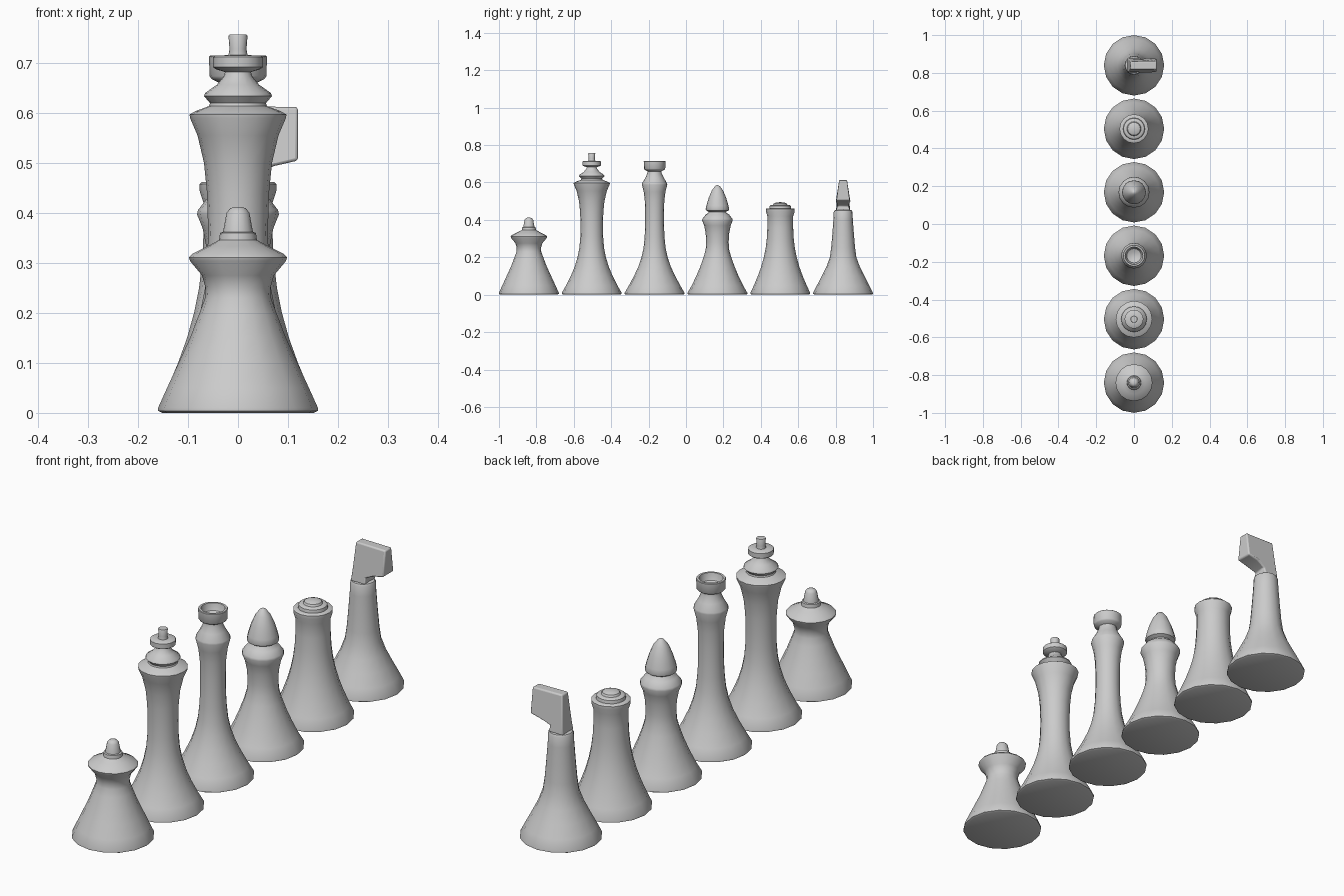
import bpy, bmesh, math

SIDES = 16
BASE = [(0, 0), (0.152, 0), (0.16, 0.004), (0.16, 0.01)]


def finish(obj, angle=40):
    bpy.ops.object.select_all(action='DESELECT')
    obj.select_set(True)
    bpy.context.view_layer.objects.active = obj
    bpy.ops.object.shade_smooth_by_angle(angle=math.radians(angle))


def make_object(name, bm, y):
    bmesh.ops.recalc_face_normals(bm, faces=bm.faces)
    mesh = bpy.data.meshes.new(name)
    bm.to_mesh(mesh)
    bm.free()
    obj = bpy.data.objects.new(name, mesh)
    obj.location.y = y
    bpy.context.collection.objects.link(obj)
    return obj


def lathe(name, y, profile):
    # Revolve (radius, height) points around the vertical axis
    bm = bmesh.new()
    vs = [bm.verts.new((r, 0, z)) for r, z in BASE + profile]
    es = [bm.edges.new(p) for p in zip(vs, vs[1:])]
    bmesh.ops.spin(bm, geom=vs + es, cent=(0, 0, 0), axis=(0, 0, 1),
                   angle=2 * math.pi, steps=SIDES, use_duplicate=False)
    bmesh.ops.remove_doubles(bm, verts=bm.verts, dist=0.0002)
    finish(make_object(name, bm, y))


# Pawn: short flared body, wide collar and small knob
lathe("pawn", -0.84, [
    (0.142, 0.05), (0.119, 0.1), (0.096, 0.15), (0.077, 0.2), (0.066, 0.23),
    (0.065, 0.25), (0.072, 0.275), (0.096, 0.304), (0.098, 0.311),
    (0.092, 0.318), (0.06, 0.334), (0.038, 0.346), (0.036, 0.36), (0.03, 0.362),
    (0.023, 0.4), (0.016, 0.409), (0.008, 0.412), (0, 0.412)])

# King: tallest body, stepped collar, disc and finial
lathe("king", -0.504, [
    (0.137, 0.05), (0.112, 0.1), (0.091, 0.15), (0.076, 0.2), (0.066, 0.25),
    (0.061, 0.31), (0.06, 0.37), (0.062, 0.44), (0.068, 0.5), (0.081, 0.555),
    (0.096, 0.59), (0.097, 0.597), (0.085, 0.604), (0.058, 0.614), (0.056, 0.62),
    (0.068, 0.634), (0.066, 0.64), (0.042, 0.657), (0.029, 0.673), (0.026, 0.682),
    (0.045, 0.688), (0.05, 0.692), (0.05, 0.712), (0.046, 0.715), (0.019, 0.716),
    (0.017, 0.728), (0.019, 0.754), (0.017, 0.757), (0, 0.757)])

# Queen: slim body, collar and hollow cup
lathe("queen", -0.168, [
    (0.137, 0.05), (0.11, 0.1), (0.087, 0.15), (0.07, 0.2), (0.059, 0.25),
    (0.053, 0.31), (0.05, 0.38), (0.05, 0.44), (0.052, 0.5), (0.058, 0.55),
    (0.068, 0.588), (0.067, 0.595), (0.05, 0.624), (0.038, 0.65), (0.037, 0.66),
    (0.053, 0.668), (0.057, 0.674), (0.058, 0.713), (0.056, 0.715),
    (0.047, 0.715), (0.044, 0.7), (0.038, 0.686), (0.02, 0.678), (0, 0.676)])

# Bishop: waisted body, collar and pointed head
lathe("bishop", 0.168, [
    (0.137, 0.05), (0.113, 0.1), (0.092, 0.15), (0.074, 0.2), (0.063, 0.24),
    (0.06, 0.28), (0.063, 0.33), (0.071, 0.37), (0.082, 0.397), (0.08, 0.406),
    (0.063, 0.428), (0.048, 0.438), (0.046, 0.443), (0.061, 0.451), (0.063, 0.457),
    (0.059, 0.477), (0.046, 0.52), (0.029, 0.559), (0.013, 0.58),
    (0.005, 0.585), (0, 0.586)])

# Rook: stout body with stepped round top
lathe("rook", 0.504, [
    (0.141, 0.05), (0.12, 0.1), (0.102, 0.15), (0.088, 0.2), (0.078, 0.25),
    (0.072, 0.3), (0.069, 0.36), (0.069, 0.42), (0.077, 0.445), (0.077, 0.458),
    (0.072, 0.462), (0.058, 0.462), (0.056, 0.475), (0.051, 0.479), (0.038, 0.48),
    (0.034, 0.488), (0.022, 0.493), (0, 0.495)])

# Knight: slender tapered body
lathe("knight_body", 0.84, [
    (0.14, 0.05), (0.114, 0.1), (0.089, 0.15), (0.071, 0.2), (0.064, 0.25),
    (0.058, 0.32), (0.052, 0.4), (0.05, 0.443), (0.046, 0.451), (0.03, 0.455),
    (0, 0.455)])

# Knight head: bent side outline (x, z, half thickness), thinner at the top
outline = [(-0.034, 0.45, 0.038), (0.034, 0.45, 0.038), (0.031, 0.475, 0.031),
           (0.072, 0.494, 0.036), (0.12, 0.505, 0.036), (0.12, 0.612, 0.021),
           (-0.02, 0.614, 0.021), (-0.029, 0.49, 0.034)]
bm = bmesh.new()
near = [bm.verts.new((x, -h, z)) for x, z, h in outline]
far = [bm.verts.new((x, h, z)) for x, z, h in outline]
bm.faces.new(near)
bm.faces.new(far[::-1])
for i in range(len(outline)):
    j = (i + 1) % len(outline)
    bm.faces.new((near[i], far[i], far[j], near[j]))
head = make_object("knight_head", bm, 0.84)
bevel = head.modifiers.new("soft_edges", 'BEVEL')
bevel.width = 0.006
bevel.segments = 3
finish(head, 50)
